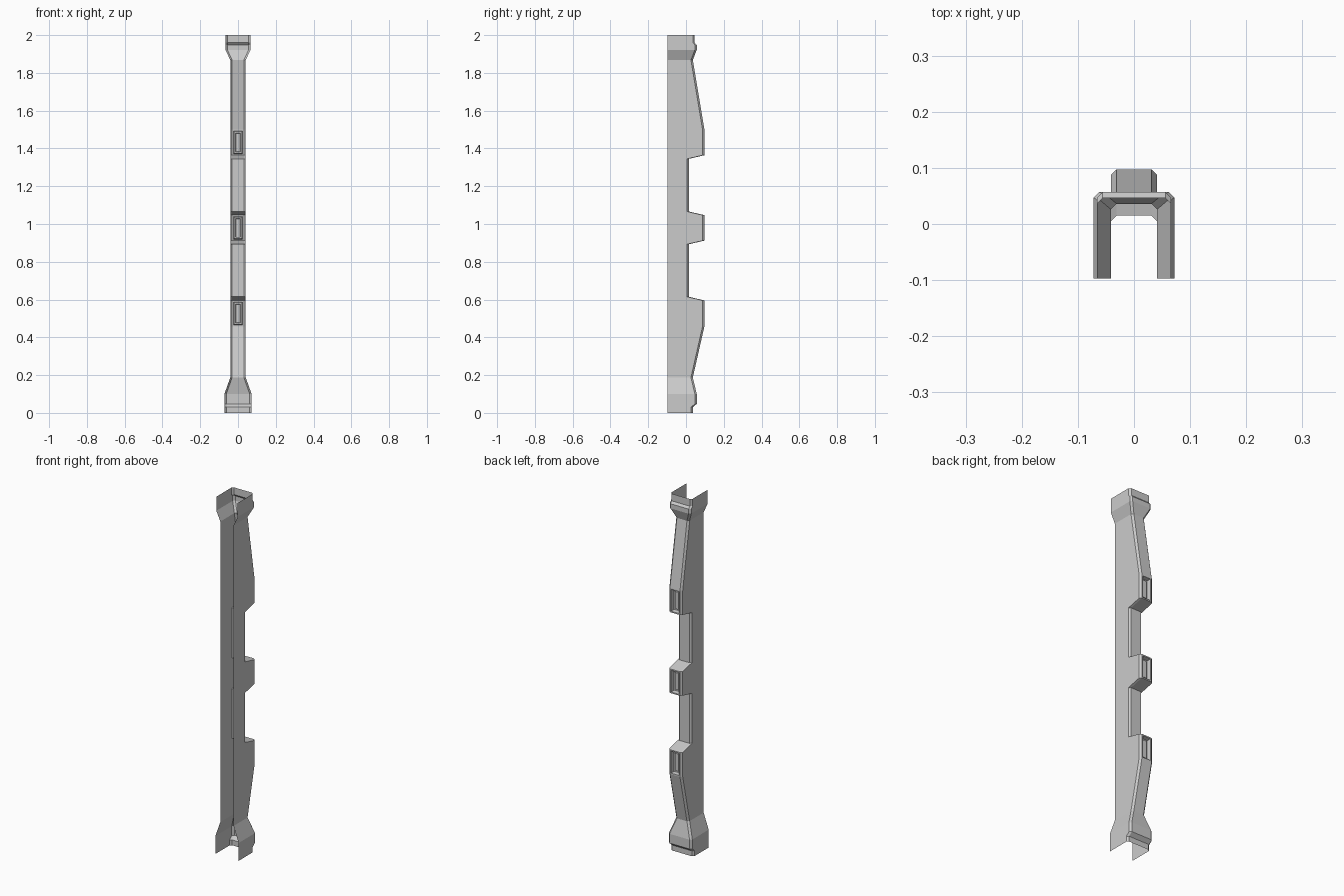
import bpy, bmesh

if "Cube" in bpy.data.objects:
    bpy.data.objects.remove(bpy.data.objects["Cube"])

BACK = -0.0975   # open rear edge of the channel
FACE = 0.0975    # outermost plane of the lugs
CH = 0.010       # corner chamfer
W = 0.041        # half width of the shaft

# Stations up the post: (height, front depth, half width)
stations = [(0.0, 0.037, 0.072), (0.03, 0.037, 0.072), (0.048, 0.057, 0.072),
            (0.10, 0.057, 0.072), (0.187, 0.036, W)]
# Three lugs standing out of the recessed shaft
stations += [(0.458, FACE, W), (0.595, FACE, W), (0.615, 0.015, W)]
stations += [(0.893, 0.015, W), (0.912, FACE, W), (1.047, FACE, W), (1.066, 0.015, W)]
stations += [(1.345, 0.015, W), (1.364, FACE, W), (1.50, FACE, W)]
# Upper taper and flared head
stations += [(1.868, 0.036, W), (1.922, 0.057, 0.066), (1.948, 0.057, 0.066),
             (1.96, 0.046, 0.066), (2.0, 0.046, 0.066)]


def section(bm, z, y, w):
    """One chamfered U outline, open towards the rear."""
    half = [(w, BACK), (w, y - CH), (w - CH, y)]
    outline = [(-x, d) for x, d in half] + half[::-1]
    return [bm.verts.new((x, d, z)) for x, d in outline]


# Channel skin lofted through the stations
bm = bmesh.new()
rows = [section(bm, *s) for s in stations]
lug_faces = []
for i, (a, b) in enumerate(zip(rows, rows[1:])):
    for j in range(5):
        f = bm.faces.new((a[j + 1], a[j], b[j], b[j + 1]))
        if j == 2 and stations[i][1] == FACE and stations[i + 1][1] == FACE:
            lug_faces.append(f)
bm.normal_update()

# Recessed window with a small raised bar in each lug
for thickness, depth in ((0.007, 0), (0.003, -0.022), (0.008, 0), (0.002, 0.008)):
    bmesh.ops.inset_individual(bm, faces=lug_faces, thickness=thickness,
                               depth=depth, use_even_offset=True)

mesh = bpy.data.meshes.new("post_channel")
bm.to_mesh(mesh)
bm.free()
post = bpy.data.objects.new("post_channel", mesh)
bpy.context.collection.objects.link(post)
